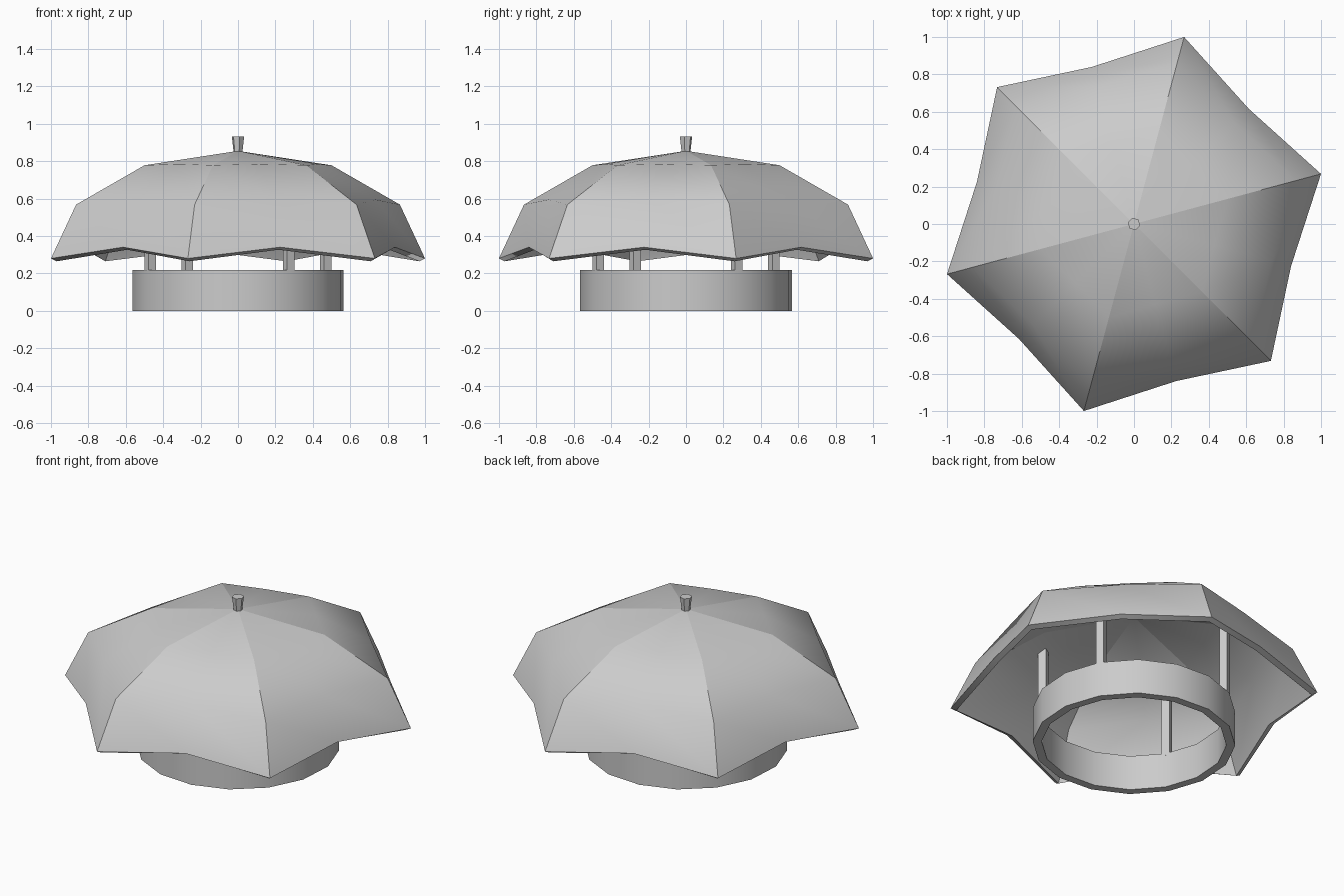
import bpy, bmesh
from math import sin, cos, pi, radians

if "Cube" in bpy.data.objects:
    bpy.data.objects.remove(bpy.data.objects["Cube"])


def finish(bm, name):
    bmesh.ops.recalc_face_normals(bm, faces=bm.faces)
    mesh = bpy.data.meshes.new(name)
    bm.to_mesh(mesh)
    bm.free()
    ob = bpy.data.objects.new(name, mesh)
    bpy.context.collection.objects.link(ob)
    return ob


def smooth(ob, angle):
    bpy.ops.object.select_all(action='DESELECT')
    ob.select_set(True)
    bpy.context.view_layer.objects.active = ob
    bpy.ops.object.shade_smooth_by_angle(angle=radians(angle))


def polar(r, deg, z):
    return (r * cos(radians(deg)), r * sin(radians(deg)), z)


# Canopy: six panels, ribs every 60 degrees, scalloped hem between ribs
RIM, BASE, RISE = 1.035, 0.28, 0.575
bm = bmesh.new()
apex = bm.verts.new((0, 0, BASE + RISE))
rings = []
for i in (1, 2, 3):
    t = i / 3
    r, z = RIM * sin(t * pi / 2), BASE + RISE * cos(t * pi / 2)
    ring = []
    for k in range(12):
        mid = k % 2
        rr = r * 0.866 * (1 - 0.03 * t) if mid else r
        zz = z + 0.06 * t * t if mid else z
        ring.append(bm.verts.new(polar(rr, 15 + 30 * k, zz)))
    rings.append(ring)
for k in range(12):
    n = (k + 1) % 12
    bm.faces.new((apex, rings[0][k], rings[0][n]))
    for a, b in zip(rings, rings[1:]):
        bm.faces.new((a[k], b[k], b[n], a[n]))
for f in bm.faces:
    f.smooth = True
for k in range(0, 12, 2):
    line = [apex] + [ring[k] for ring in rings]
    for a, b in zip(line, line[1:]):
        bm.edges.get((a, b)).smooth = False
bm.normal_update()
if rings[2][0].link_faces[0].normal.z < 0:
    bmesh.ops.reverse_faces(bm, faces=bm.faces)
canopy = finish(bm, "canopy")
shell = canopy.modifiers.new("thickness", 'SOLIDIFY')
shell.thickness = 0.035
shell.offset = -1
edges = canopy.modifiers.new("rim_edges", 'EDGE_SPLIT')
edges.split_angle = radians(50)

# Base ring: 16-sided open collar
bm = bmesh.new()
section = [(0.57, 0), (0.57, 0.217), (0.52, 0.217), (0.52, 0)]
loops = [[bm.verts.new(polar(r, 7.5 + 22.5 * k, z)) for k in range(16)]
         for r, z in section]
for j in range(4):
    a, b = loops[j], loops[(j + 1) % 4]
    for k in range(16):
        n = (k + 1) % 16
        bm.faces.new((a[k], a[n], b[n], b[k]))
smooth(finish(bm, "base_ring"), 35)

# Four square posts from the ring up into the canopy
for i in range(4):
    deg = 30 + 90 * i
    bm = bmesh.new()
    bmesh.ops.create_cube(bm, size=1)
    post = finish(bm, f"post_{i + 1}")
    post.scale = (0.046, 0.046, 0.5)
    post.location = polar(0.542, deg, 0.455)
    post.rotation_euler.z = radians(deg)

# Finial: small flared knob on the apex
bm = bmesh.new()
bmesh.ops.create_cone(bm, cap_ends=True, segments=6, radius1=0.023,
                      radius2=0.034, depth=0.095)
finial = finish(bm, "finial")
finial.location.z = 0.885
finial.rotation_euler.z = radians(15)
